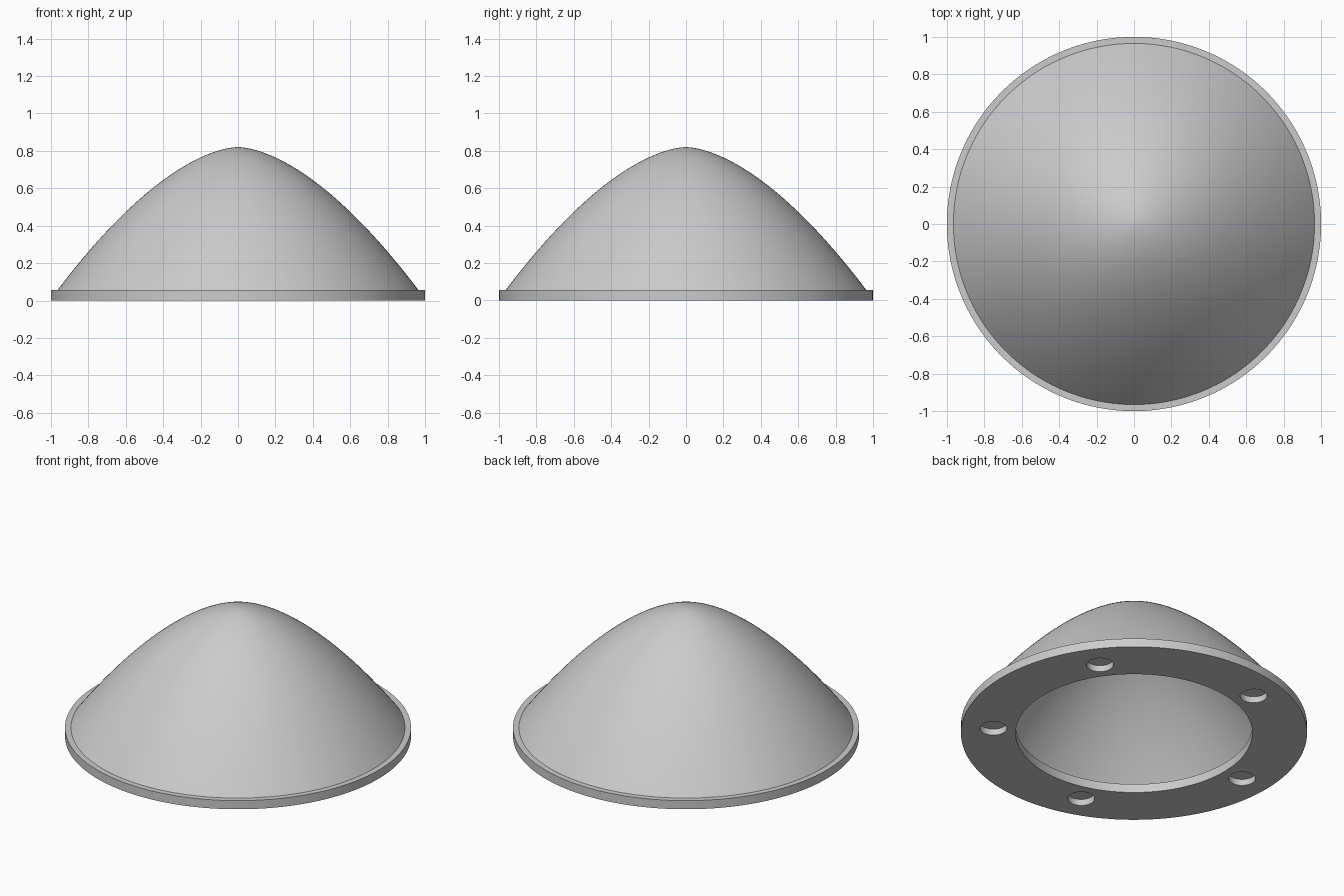
import bpy
import bmesh
from math import cos, sin, pi, radians
from mathutils import Vector

cube = bpy.data.objects.get("Cube")
if cube:
    bpy.data.objects.remove(cube, do_unlink=True)

FLANGE_TOP = 0.055
BORE_R = 0.684
HOLE_DEPTH = 0.04
RINGS = 40
SEGMENTS = 160

grey = bpy.data.materials.new("light_grey")
grey.use_nodes = True
colour = (0.6, 0.6, 0.6, 1)
grey.diffuse_color = colour
grey.node_tree.nodes["Principled BSDF"].inputs["Base Color"].default_value = colour


def add_object(name, bm):
    bmesh.ops.recalc_face_normals(bm, faces=bm.faces)
    mesh = bpy.data.meshes.new(name)
    bm.to_mesh(mesh)
    bm.free()
    mesh.materials.append(grey)
    obj = bpy.data.objects.new(name, mesh)
    bpy.context.collection.objects.link(obj)
    return obj


def nose_curve(radius, tip):
    """Power-law nose profile, from the tip down to the flange top."""
    height = tip - FLANGE_TOP
    steps = [(i / RINGS) ** 1.3 for i in range(RINGS + 1)]
    return [(radius * t, FLANGE_TOP + height * (1 - t ** 1.667)) for t in steps]


# Thin dome shell standing on a ring flange, turned from one profile
profile = nose_curve(0.965, 0.82)
profile += [(1, FLANGE_TOP), (1, 0), (BORE_R, 0), (BORE_R, FLANGE_TOP)]
profile += reversed(nose_curve(0.923, 0.783))
bm = bmesh.new()
verts = [bm.verts.new((r, 0, z)) for r, z in profile]
edges = [bm.edges.new(pair) for pair in zip(verts, verts[1:])]
bmesh.ops.spin(bm, geom=verts + edges, cent=(0, 0, 0), axis=(0, 0, 1),
               angle=2 * pi, steps=SEGMENTS, use_merge=True)
bmesh.ops.remove_doubles(bm, verts=bm.verts, dist=0.0001)
dome = add_object("flanged_dome", bm)

# Five blind bolt holes in the underside
bm = bmesh.new()
for i in range(5):
    angle = radians(36 + 72 * i)
    hole = bmesh.ops.create_cone(bm, cap_ends=True, segments=48, radius1=0.078,
                                 radius2=0.078, depth=2 * HOLE_DEPTH)
    bmesh.ops.translate(bm, verts=hole["verts"],
                        vec=Vector((cos(angle), sin(angle), 0)) * 0.815)
cutter = add_object("bolt_hole_cutter", bm)
cutter.hide_render = True

cut = dome.modifiers.new("bolt_holes", "BOOLEAN")
cut.operation = "DIFFERENCE"
cut.solver = "EXACT"
cut.object = cutter
bpy.ops.object.select_all(action="DESELECT")
dome.select_set(True)
bpy.context.view_layer.objects.active = dome
bpy.ops.object.modifier_apply(modifier=cut.name)
bpy.data.objects.remove(cutter, do_unlink=True)
bpy.ops.object.shade_smooth_by_angle(angle=radians(30))
